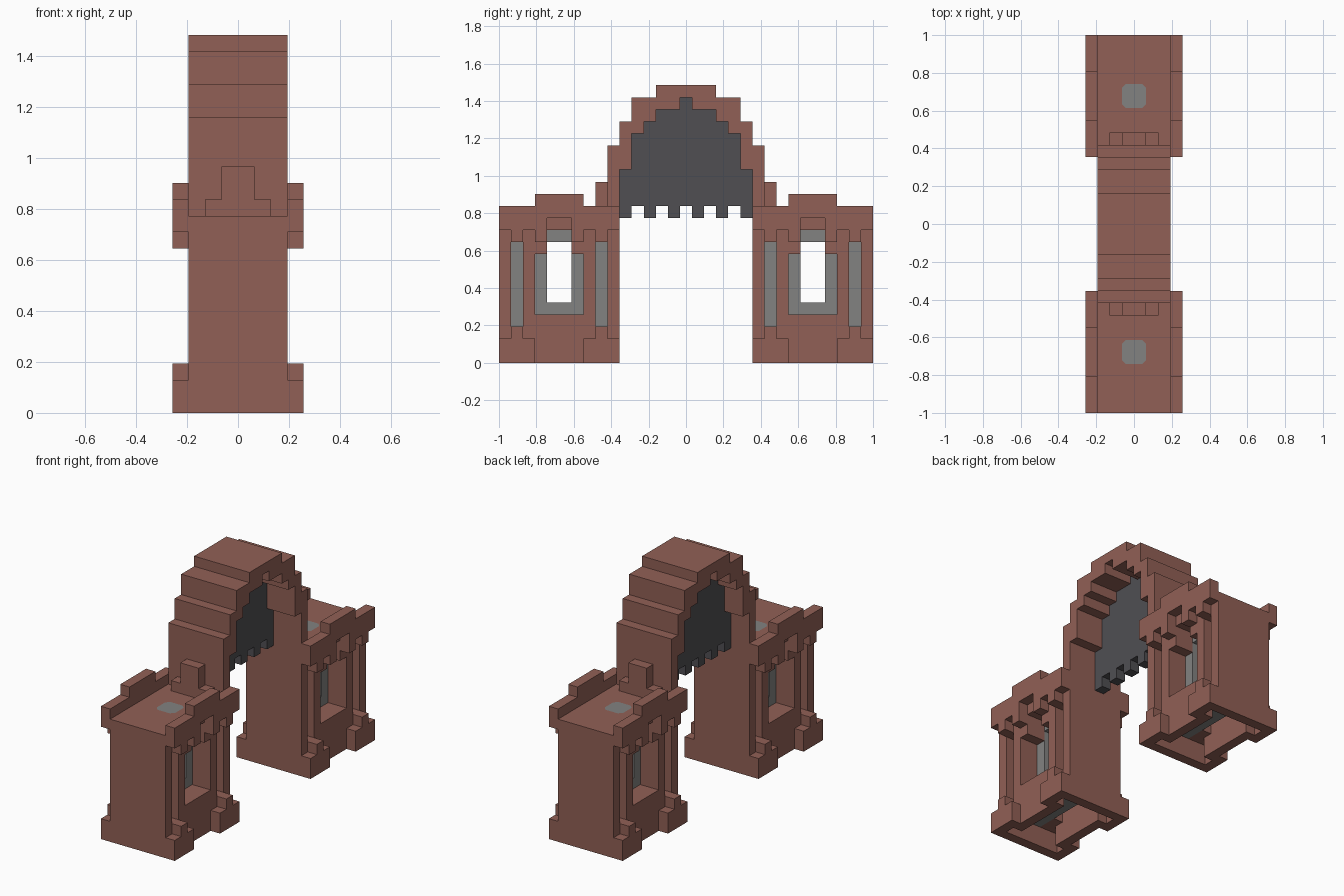
import bpy, bmesh

U = 2 / 31          # one block
TOWER_Y = 10.5      # tower centre, in blocks

cube = bpy.data.objects.get("Cube")
if cube:
    bpy.data.objects.remove(cube)


def material(name, rgb):
    m = bpy.data.materials.new(name)
    m.use_nodes = True
    col = (*rgb, 1)
    m.diffuse_color = col
    m.node_tree.nodes["Principled BSDF"].inputs["Base Color"].default_value = col
    return m


BRICK = material("red brown brick", (0.285, 0.117, 0.092))
STONE = material("grey stone", (0.225, 0.225, 0.22))
IRON = material("dark iron", (0.08, 0.078, 0.086))


def finish(name, bm, mat):
    bmesh.ops.scale(bm, vec=(U, U, U), verts=bm.verts)
    bmesh.ops.recalc_face_normals(bm, faces=bm.faces)
    me = bpy.data.meshes.new(name)
    bm.to_mesh(me)
    bm.free()
    me.materials.append(mat)
    ob = bpy.data.objects.new(name, me)
    bpy.context.collection.objects.link(ob)
    return ob


def extrude(name, outline, x0, x1, mat, offset=0):
    """Extrude a (y, z) outline along x."""
    bm = bmesh.new()
    face = bm.faces.new([bm.verts.new((x0, y + offset, z)) for y, z in outline])
    out = bmesh.ops.extrude_face_region(bm, geom=[face])
    moved = [v for v in out["geom"] if isinstance(v, bmesh.types.BMVert)]
    bmesh.ops.translate(bm, vec=(x1 - x0, 0, 0), verts=moved)
    # keep the starting cap so the block is closed
    if not face.is_valid:
        bm.faces.new([v for v in bm.verts if v not in moved])
    return finish(name, bm, mat)


def box(name, x, y, z, mat):
    return extrude(name, [(y[0], z[0]), (y[1], z[0]), (y[1], z[1]), (y[0], z[1])], x[0], x[1], mat)


def mirrored(half):
    """Complete a half outline that runs from the middle outwards."""
    return half + [(-y, z) for y, z in reversed(half)]


def steps(spans):
    """Turn (outer distance, height) spans into a stair-shaped half outline."""
    pts, inner = [], 0
    for outer, z in spans:
        pts += [(inner, z)] * (inner > 0) + [(outer, z)]
        inner = outer
    return pts


# Stepped arch over the passage
outer = steps([(2.5, 23), (4.5, 22), (5.5, 20), (6.5, 18)])
inner = steps([(0.5, 22), (2.5, 21), (3.5, 20), (4.5, 19), (5.5, 16)])
half = outer + [(6.5, 12), (5.5, 12)] + inner[::-1]
extrude("arch", mirrored(half), -3, 3, BRICK)

# Raised gate with teeth, one block thick
teeth = steps([(0.5, 13), (1.5, 12), (2.5, 13), (3.5, 12), (4.5, 13), (5.5, 12)])
extrude("gate", mirrored(inner + teeth[::-1]), -1, 0, IRON)

# Outlines on the long side of a tower, measured from its centre
lip = mirrored([(2, 14), (2, 13), (5, 13), (5, 11), (4, 11), (4, 10), (3, 10),
                (3, 11), (2, 11), (2, 10), (1, 10), (1, 12)])
foot = [(2, 0), (5, 0), (5, 2), (4, 2), (4, 3), (3, 3), (3, 2), (2, 2)]

for end, where in ((-1, "front"), (1, "back")):
    c = end * TOWER_Y

    # Walls across the passage and roof
    for s, part in ((-1, "front"), (1, "back")):
        box(f"{where}_tower_{part}_wall", (-3, 3), sorted((c + 4 * s, c + 5 * s)), (0, 12), BRICK)
        # Stone core beside the window
        box(f"{where}_core_{part}", (-1, 1), sorted((c + s, c + 4 * s)), (2, 11), STONE)
    box(f"{where}_tower_roof", (-3, 3), (c - 4, c + 4), (11, 12), BRICK)

    # Stone core above and below the window
    box(f"{where}_core_top", (-1, 1), (c - 1, c + 1), (10, 11), STONE)
    box(f"{where}_core_bottom", (-1, 1), (c - 1, c + 1), (2, 5), STONE)

    # Flat stone hatch with clipped corners
    bm = bmesh.new()
    ring = [(1, .65), (.65, 1), (-.65, 1), (-1, .65), (-1, -.65), (-.65, -1), (.65, -1), (1, -.65)]
    bm.faces.new([bm.verts.new((x, c + y, 12.02)) for x, y in reversed(ring)])
    finish(f"{where}_hatch", bm, STONE)

    # Stepped buttress against the arch
    near = sorted((end * 6.5, end * 7.5))
    box(f"{where}_buttress_base", (-2, 2), near, (12, 13), BRICK)
    box(f"{where}_buttress", (-1, 1), near, (12, 15), BRICK)

    for side, hand in ((-1, "right"), (1, "left")):
        tag = f"{where}_{hand}"

        def span(a, b):
            return sorted((side * a, side * b))

        # Overhanging battlement, hollow sill and window head
        extrude(f"{tag}_battlement", lip, *span(3, 4), BRICK, c)
        box(f"{tag}_sill_front", span(2, 3), (c - 2, c + 2), (0, 4), BRICK)
        box(f"{tag}_sill_top", span(1, 2), (c - 2, c + 2), (3, 4), BRICK)
        box(f"{tag}_window_head", span(1, 3), (c - 1, c + 1), (11, 12), BRICK)

        for s, part in ((-1, "front"), (1, "back")):
            # Corner foot
            extrude(f"{tag}_{part}_foot", [(s * y, z) for y, z in foot], *span(3, 4), BRICK, c)

            # Deep pilaster, standing on a thinner base
            post = sorted((c + 2 * s, c + 3 * s))
            box(f"{tag}_{part}_pilaster", span(1, 3), post, (2, 12), BRICK)
            box(f"{tag}_{part}_pilaster_base", span(2, 3), post, (0, 2), BRICK)

            # Slot ends and window bracket
            slot = sorted((c + 3 * s, c + 4 * s))
            box(f"{tag}_{part}_slot_base", span(1, 3), slot, (2, 3), BRICK)
            box(f"{tag}_{part}_slot_top", span(1, 3), slot, (10, 12), BRICK)
            box(f"{tag}_{part}_bracket", span(1, 3), sorted((c + s, c + 2 * s)), (9, 12), BRICK)
